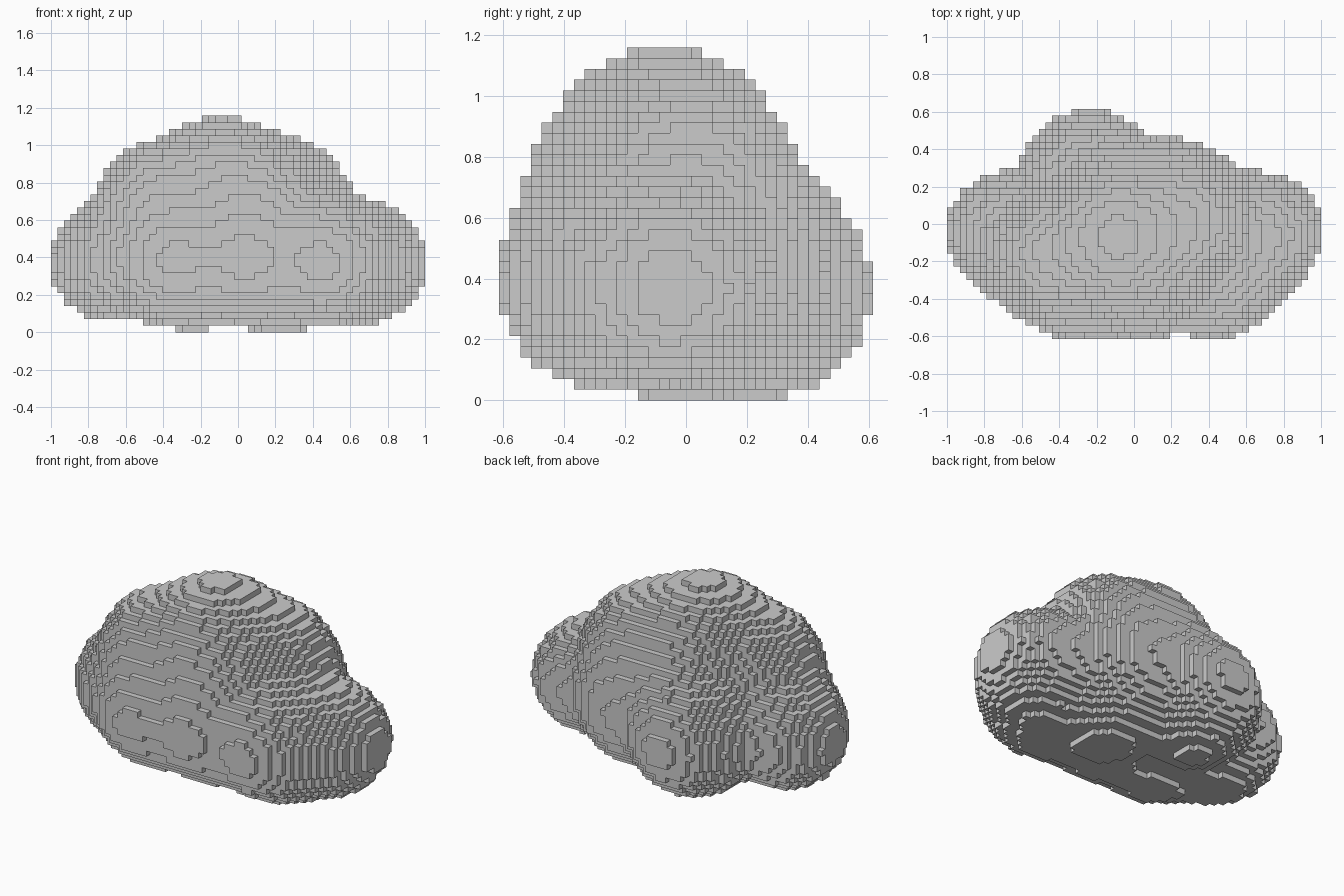
import bpy
import bmesh
import math
from itertools import product

if "Cube" in bpy.data.objects:
    bpy.data.objects.remove(bpy.data.objects["Cube"])

# Voxel grid: 57 x 35 x 33 cubes
NX, NY, NZ = 57, 35, 33
S = 2 / NX
K = 0.06  # softness of the blend between puffs

# Puffs of the cloud-like lump: x, y, z, radius
PUFFS = [
    # ends, with fillers towards the front
    (0.70, -0.035, 0.37, 0.299), (-0.70, -0.035, 0.375, 0.299),
    (0.62, -0.14, 0.38, 0.26), (-0.60, -0.14, 0.39, 0.26),
    # lower front row
    (-0.36, -0.26, 0.385, 0.335), (0.06, -0.27, 0.385, 0.325),
    (0.45, -0.27, 0.38, 0.335), (-0.15, -0.25, 0.39, 0.27),
    # lower back, with a filler above
    (-0.24, 0.25, 0.37, 0.36), (0.22, 0.04, 0.41, 0.408),
    (-0.06, 0.13, 0.58, 0.26),
    # upper shoulders and front bump
    (-0.44, -0.16, 0.70, 0.305), (0.25, 0.02, 0.70, 0.335),
    (0.09, -0.17, 0.635, 0.335),
    # crown
    (-0.09, -0.07, 0.76, 0.392),
]


def position(i, j, k):
    return ((i - NX / 2) * S, (j - NY / 2) * S, k * S)


def inside(cell):
    p = position(*(c + 0.5 for c in cell))
    total = 0.0
    for x, y, z, r in PUFFS:
        d = math.dist(p, (x, y, z)) - r
        if d < 0:
            return True
        total += math.exp(-d / K)
    return total > 1


cells = {c for c in product(range(NX), range(NY), range(NZ)) if inside(c)}

# Outer skin: one square for every exposed cube side
bm = bmesh.new()
verts = {}


def corner(key):
    if key not in verts:
        verts[key] = bm.verts.new(position(*key))
    return verts[key]


for cell in cells:
    for axis, side in product(range(3), (0, 1)):
        neighbour = list(cell)
        neighbour[axis] += 2 * side - 1
        if tuple(neighbour) in cells:
            continue
        u, v = (axis + 1) % 3, (axis + 2) % 3
        quad = []
        for a, b in ((0, 0), (1, 0), (1, 1), (0, 1)):
            key = list(cell)
            key[axis] += side
            key[u] += a
            key[v] += b
            quad.append(corner(tuple(key)))
        bm.faces.new(quad if side else quad[::-1])

mesh = bpy.data.meshes.new("voxel_cloud")
bm.to_mesh(mesh)
bm.free()
cloud = bpy.data.objects.new("voxel_cloud", mesh)
bpy.context.collection.objects.link(cloud)
